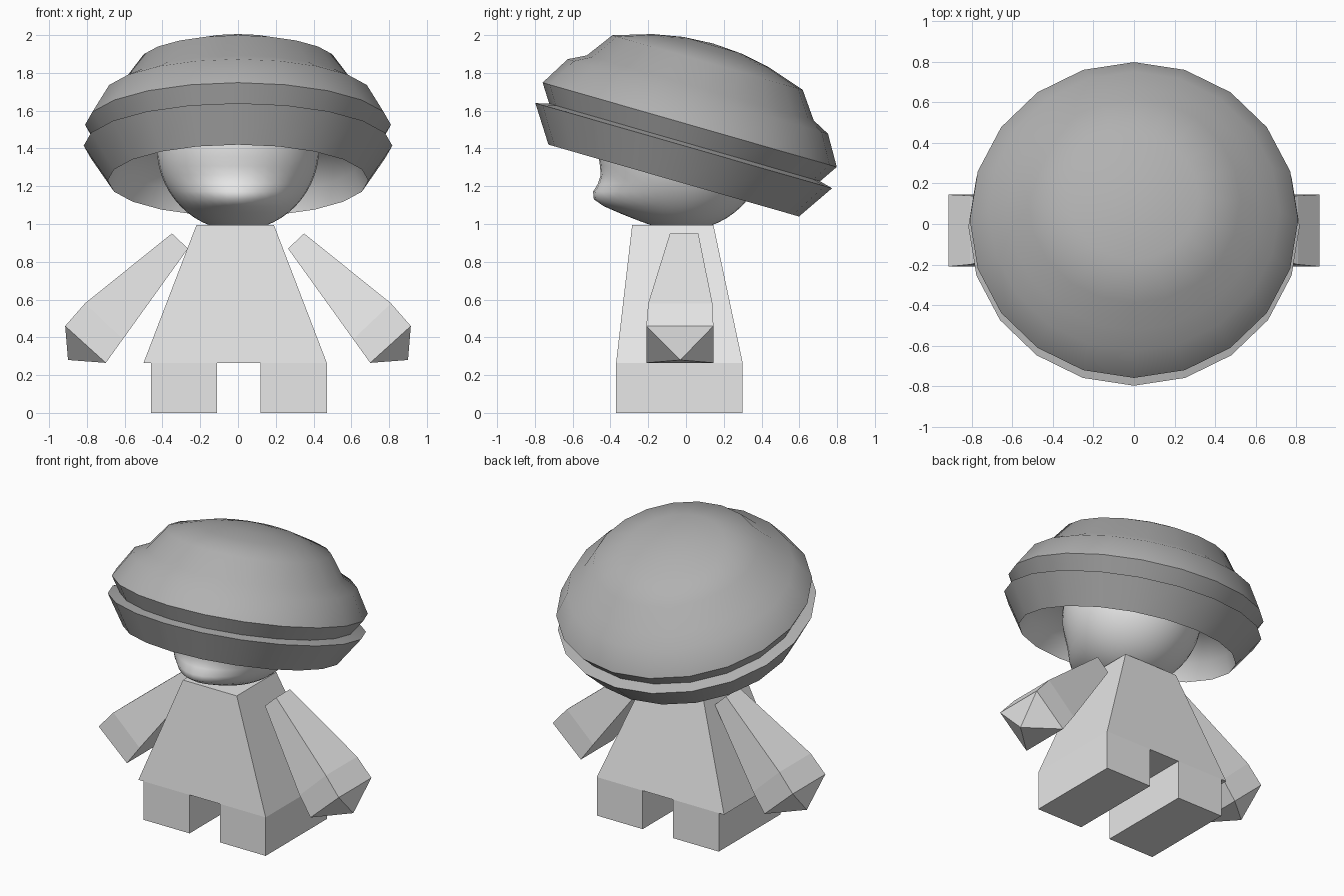
import bpy, bmesh, math
from mathutils import Matrix, Vector

cube = bpy.data.objects.get("Cube")
if cube:
    bpy.data.objects.remove(cube, do_unlink=True)


def material(name, value):
    mat = bpy.data.materials.new(name)
    mat.use_nodes = True
    colour = (value, value, value, 1)
    mat.diffuse_color = colour
    mat.node_tree.nodes["Principled BSDF"].inputs["Base Color"].default_value = colour
    return mat


light_grey = material("light grey", 0.8)
mid_grey = material("mid grey", 0.44)


def finish(name, bm, mats, smooth_angle=None):
    bmesh.ops.recalc_face_normals(bm, faces=bm.faces)
    mesh = bpy.data.meshes.new(name)
    bm.to_mesh(mesh)
    bm.free()
    for mat in mats:
        mesh.materials.append(mat)
    obj = bpy.data.objects.new(name, mesh)
    bpy.context.collection.objects.link(obj)
    if smooth_angle:
        bpy.ops.object.select_all(action='DESELECT')
        obj.select_set(True)
        bpy.context.view_layer.objects.active = obj
        bpy.ops.object.shade_smooth_by_angle(angle=math.radians(smooth_angle))
    return obj


def skin(bm, loops):
    """Join successive vertex loops; a one-vertex loop makes a fan."""
    new = []
    for a, b in zip(loops, loops[1:]):
        n = max(len(a), len(b))
        row = []
        for i in range(n):
            j = (i + 1) % n
            if len(a) == 1:
                corners = [a[0], b[j], b[i]]
            elif len(b) == 1:
                corners = [a[i], a[j], b[0]]
            else:
                corners = [a[i], a[j], b[j], b[i]]
            row.append(bm.faces.new(corners))
        new.append(row)
    return new


def frustum(name, bottom, top):
    """Box between two rectangles given as x0, x1, y0, y1, z."""
    bm = bmesh.new()
    loops = []
    for x0, x1, y0, y1, z in (bottom, top):
        loops.append([bm.verts.new(p) for p in
                      ((x0, y0, z), (x1, y0, z), (x1, y1, z), (x0, y1, z))])
    skin(bm, loops)
    for loop in loops:
        bm.faces.new(loop)
    return finish(name, bm, [light_grey])


# Torso and legs
frustum("torso", (-0.5, 0.47, -0.37, 0.3, 0.265), (-0.22, 0.19, -0.285, 0.145, 0.995))
for side, x0, x1 in (("right", -0.46, -0.11), ("left", 0.12, 0.47)):
    frustum(side + "_leg", (x0, x1, -0.37, 0.3, 0), (x0, x1, -0.37, 0.3, 0.265))

# Arms: widening box sections ending in a pointed hand
# Each section: upper x, z, lower x, z, front y, back y
SECTIONS = (
    (0.35, 0.95, 0.265, 0.87, -0.085, 0.065),
    (0.81, 0.58, 0.61, 0.39, -0.20, 0.14),
    (0.915, 0.46, 0.70, 0.265, -0.21, 0.145),
)
for side, sign in (("left", 1), ("right", -1)):
    bm = bmesh.new()
    loops = []
    for ux, uz, lx, lz, y0, y1 in SECTIONS:
        loops.append([bm.verts.new((sign * x, y, z)) for x, y, z in
                      ((ux, y0, uz), (ux, y1, uz), (lx, y1, lz), (lx, y0, lz))])
    bm.faces.new(loops[0])
    loops.append([bm.verts.new((sign * 0.90, -0.03, 0.28))])
    skin(bm, loops)
    finish(side + "_arm", bm, [light_grey])

# Head: sphere with a bulging jaw at the front
bm = bmesh.new()
bmesh.ops.create_uvsphere(bm, u_segments=36, v_segments=28, radius=1)
for v in bm.verts:
    front = max(0, -v.co.y)
    v.co = Vector((v.co.x * 0.43, v.co.y * 0.445 - 0.02, v.co.z * 0.44 + 1.405))
    swell = math.exp(-((v.co.z - 1.13) / 0.085) ** 2 - (v.co.x / 0.27) ** 2)
    v.co.y -= 0.12 * swell * min(1, front * 2)
finish("head", bm, [light_grey], 60)

# Hat: tilted lathe, underside first, then brim band, groove and stepped crown
# Each point: radius, height along the hat axis
PROFILE = (
    (0, 0.30), (0.3, 0.29), (0.52, 0.23), (0.65, 0.11),
    (0.69, 0), (0.817, 0.192), (0.746, 0.21), (0.81, 0.307),
    (0.717, 0.463), (0.625, 0.51), (0.524, 0.65), (0.32, 0.715),
    (0.16, 0.745), (0, 0.755),
)
SIDES = 20
UNDERSIDE_ROWS = 4
bm = bmesh.new()
loops = []
for r, h in PROFILE:
    if r == 0:
        loops.append([bm.verts.new((0, 0, h))])
    else:
        turns = [math.tau * i / SIDES for i in range(SIDES)]
        loops.append([bm.verts.new((r * math.cos(a), r * math.sin(a), h)) for a in turns])
for k, row in enumerate(skin(bm, loops)):
    for face in row:
        face.material_index = 1 if k < UNDERSIDE_ROWS else 0
tilt = Matrix.Translation((0, -0.065, 1.23)) @ Matrix.Rotation(math.radians(-16), 4, 'X')
bm.transform(tilt)
finish("hat", bm, [mid_grey, light_grey], 45)
